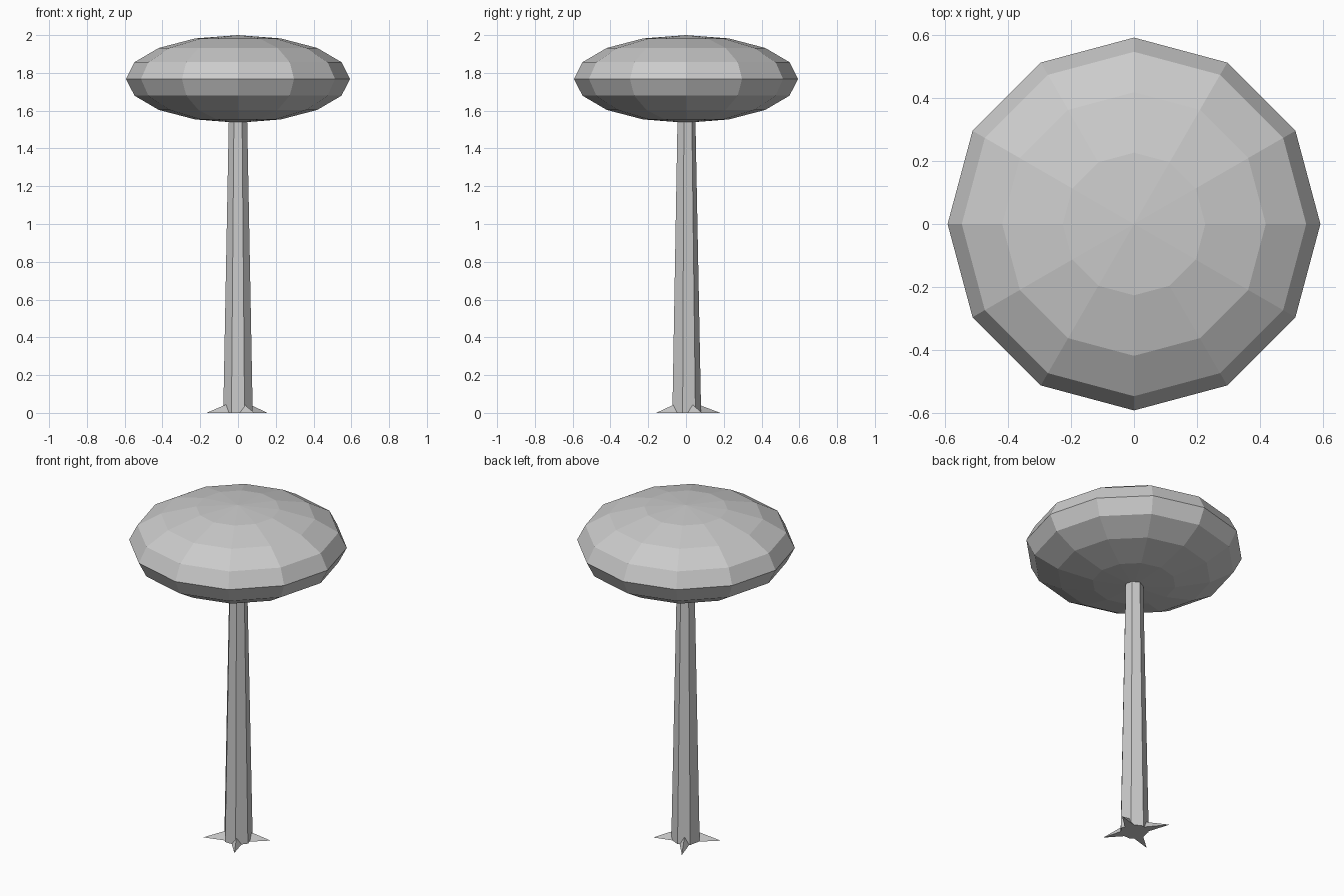
import bpy, bmesh
from math import sin, cos, pi
from mathutils import Vector

if "Cube" in bpy.data.objects:
    bpy.data.objects.remove(bpy.data.objects["Cube"])


def make_mesh(name, points, faces):
    mesh = bpy.data.meshes.new(name)
    mesh.from_pydata(points, [], faces)
    bm = bmesh.new()
    bm.from_mesh(mesh)
    bmesh.ops.recalc_face_normals(bm, faces=bm.faces)
    bm.to_mesh(mesh)
    bm.free()
    obj = bpy.data.objects.new(name, mesh)
    bpy.context.collection.objects.link(obj)
    return obj


# Canopy: flattened low-poly sphere
bpy.ops.mesh.primitive_uv_sphere_add(segments=12, ring_count=8, radius=1,
                                     location=(0, 0, 1.768))
canopy = bpy.context.object
canopy.name = "canopy"
canopy.scale = (0.593, 0.593, 0.232)

# Trunk: tapered prism whose top is hidden inside the canopy
TRUNK_TOP = 1.6
SIDES = 7


def ring(radius, z):
    return [(radius * cos(pi / 2 + 2 * pi * i / SIDES),
             radius * sin(pi / 2 + 2 * pi * i / SIDES), z) for i in range(SIDES)]


trunk_faces = [(i, (i + 1) % SIDES, (i + 1) % SIDES + SIDES, i + SIDES)
               for i in range(SIDES)]
trunk_faces += [tuple(range(SIDES)), tuple(range(SIDES, 2 * SIDES))]
make_mesh("trunk", ring(0.08, 0) + ring(0.049, TRUNK_TOP), trunk_faces)

# Roots: four ridged spikes spreading over the ground
for i, reach in enumerate((0.178, 0.207, 0.19, 0.18)):
    angle = 0.5 + i * pi / 2
    out = Vector((cos(angle), sin(angle), 0))
    side = Vector((-sin(angle), cos(angle), 0))
    start = out * 0.062
    points = [start - side * 0.028, start + side * 0.028,
              start + Vector((0, 0, 0.048)), out * reach]
    make_mesh(f"root_{i + 1}", points, [(0, 1, 2), (0, 1, 3), (1, 2, 3), (2, 0, 3)])
